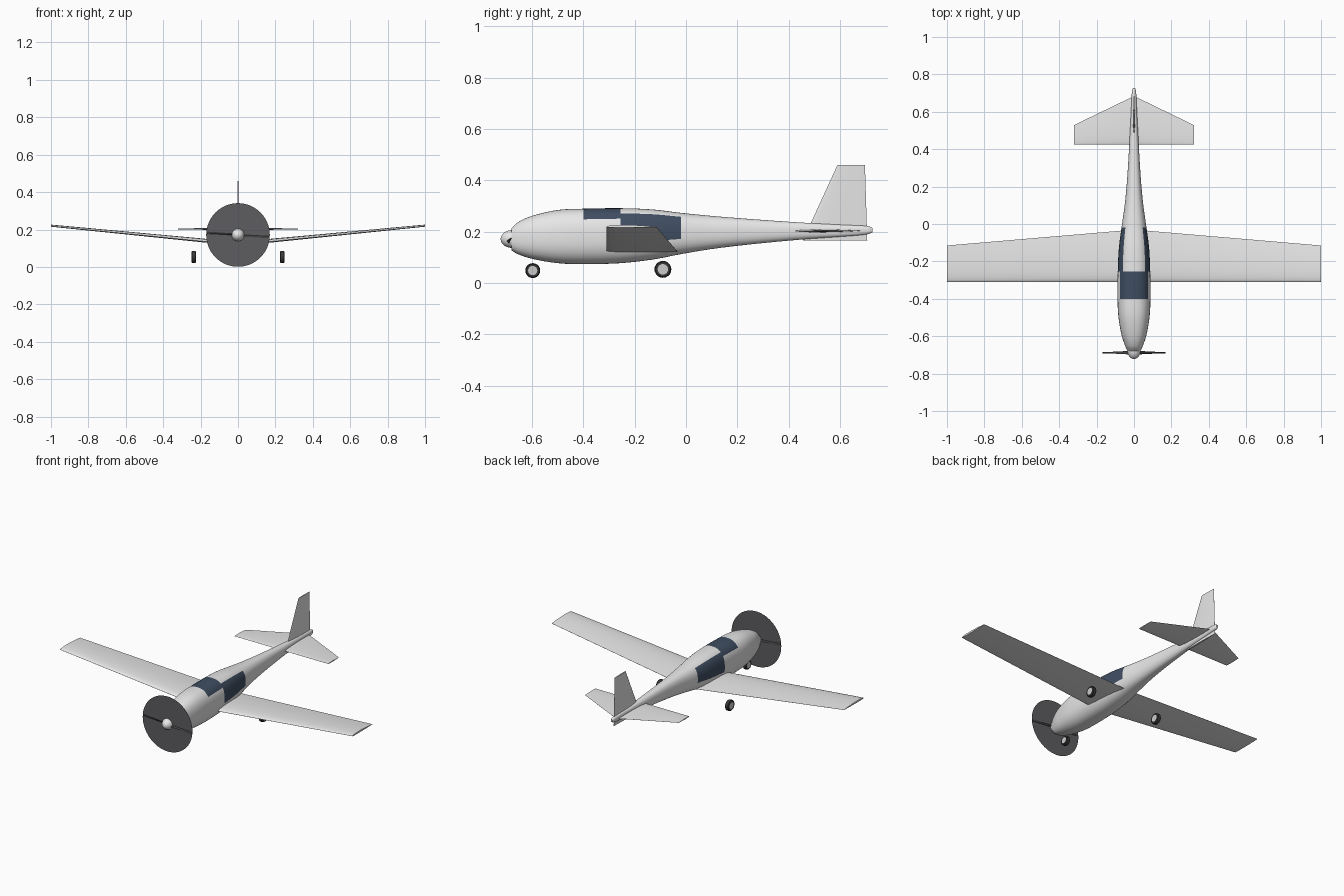
import bpy, bmesh, math
from mathutils import Vector, Matrix

old = bpy.data.objects.get("Cube")
if old:
    bpy.data.objects.remove(old)


def material(name, rgb):
    m = bpy.data.materials.new(name)
    m.use_nodes = True
    m.diffuse_color = (*rgb, 1)
    m.node_tree.nodes["Principled BSDF"].inputs["Base Color"].default_value = (*rgb, 1)
    return m


WHITE = material("white paint", (0.8, 0.8, 0.8))
GLASS = material("window glass", (0.05, 0.075, 0.12))
DISC = material("propeller blur grey", (0.11, 0.11, 0.115))
DARK = material("dark blade", (0.05, 0.05, 0.05))
RUBBER = material("tyre rubber", (0.04, 0.04, 0.04))
HUB = material("hub grey", (0.6, 0.6, 0.6))


def finish(bm, name, mats, angle=35):
    bmesh.ops.recalc_face_normals(bm, faces=bm.faces)
    mesh = bpy.data.meshes.new(name)
    bm.to_mesh(mesh)
    bm.free()
    for m in mats:
        mesh.materials.append(m)
    ob = bpy.data.objects.new(name, mesh)
    bpy.context.collection.objects.link(ob)
    bpy.ops.object.select_all(action='DESELECT')
    ob.select_set(True)
    bpy.context.view_layer.objects.active = ob
    bpy.ops.object.shade_smooth_by_angle(angle=math.radians(angle))
    return ob


def loft(rings, rule=None):
    """Skin closed rings of points; rule(ring, segment) gives a material slot."""
    bm = bmesh.new()
    vs = [[bm.verts.new(p) for p in r] for r in rings]
    n = len(rings[0])
    for j in range(len(vs) - 1):
        for i in range(n):
            k = (i + 1) % n
            f = bm.faces.new((vs[j][i], vs[j][k], vs[j + 1][k], vs[j + 1][i]))
            f.material_index = rule(j, i) if rule else 0
    bm.faces.new(vs[0])
    bm.faces.new(vs[-1])
    return bm


# Fuselage: stations of (y, bottom, top, half width), smoothly interpolated
stations = [Vector(s) for s in (
    (-.68, .127, .212, .034), (-.655, .112, .236, .046), (-.6, .094, .261, .065),
    (-.5, .077, .284, .083), (-.4, .073, .289, .088), (-.255, .077, .291, .087),
    (-.13, .091, .286, .081), (-.02, .112, .273, .067), (.1, .132, .261, .05),
    (.25, .15, .249, .036), (.45, .169, .235, .024), (.62, .181, .226, .015),
    (.71, .19, .221, .011), (.726, .197, .214, .006))]
STEPS, SEG = 4, 64


def smooth_stations():
    last = len(stations) - 1
    for j in range(last):
        p0, p1 = stations[max(j - 1, 0)], stations[j]
        p2, p3 = stations[j + 1], stations[min(j + 2, last)]
        for s in range(STEPS):
            t = s / STEPS
            m1 = (p2 - p0) * ((p2[0] - p1[0]) / (p2[0] - p0[0]))
            m2 = (p3 - p1) * ((p2[0] - p1[0]) / (p3[0] - p1[0]))
            yield (p1 * (2 * t**3 - 3 * t**2 + 1) + m1 * (t**3 - 2 * t**2 + t)
                   + p2 * (3 * t**2 - 2 * t**3) + m2 * (t**3 - t**2))
    yield stations[last]


def power(v):
    return math.copysign(abs(v) ** 0.82, v)


body = list(smooth_stations())
rings = []
for y, lo, hi, w in body:
    mid, h = (lo + hi) / 2, (hi - lo) / 2
    angles = [2 * math.pi * i / SEG for i in range(SEG)]
    rings.append([(w * power(math.cos(a)), y, mid + h * power(math.sin(a))) for a in angles])


def window_rule(j, i):
    y = (body[j][0] + body[j + 1][0]) / 2
    a = (i + .5) * 360 / SEG
    up = math.degrees(math.asin(math.sin(math.radians(a))))
    windscreen = -.4 < y < -.255 and up > 33
    side = -.255 < y < -.02 and -11.3 < up < 50.7
    return int(windscreen or side)


finish(loft(rings, window_rule), "fuselage", [WHITE, GLASS])

# Spinner
spin = []
for k in range(9):
    t = math.radians(4 + k * 86 / 8)
    r, y = .035 * math.sin(t), -.675 - .047 * math.cos(t)
    spin.append([(r * math.cos(2 * math.pi * i / 24), y, .171 + r * math.sin(2 * math.pi * i / 24))
                 for i in range(24)])
finish(loft(spin), "spinner", [WHITE])


# Flying surfaces: profile points as (chord fraction, thickness fraction)
def profile(lower, n=12):
    def half(c):
        return 2.6 * (math.sqrt(c) * (1 - c)) / 2 + .02
    cs = [(1 - math.cos(math.pi * k / n)) / 2 for k in range(n + 1)]
    return [(c, half(c)) for c in cs] + [(c, -lower * half(c)) for c in reversed(cs)]


WING, SLIM = profile(.35), profile(1)


# Wing: straight leading edge, tapered trailing edge, raised tips
def wing_ring(x):
    t = abs(x)
    chord, thick = .28 - .085 * t, .032 - .016 * t
    return [(x, -.31 + c * chord, .118 + .1 * t + h * thick) for c, h in WING]


finish(loft([wing_ring(x) for x in (-1, 0, 1)]), "wing", [WHITE])


# Tailplane: straight leading edge, swept-forward trailing edge
def tail_ring(x):
    chord = .26 - .155 * abs(x) / .32
    return [(x, .424 + c * chord, .203 + h * (.012 - .02 * abs(x))) for c, h in SLIM]


finish(loft([tail_ring(x) for x in (-.32, 0, .32)]), "tailplane", [WHITE])


# Tail fin
def fin_ring(z, front, back, thick):
    return [(h * thick, front + c * (back - front), z) for c, h in SLIM]


finish(loft([fin_ring(.165, .455, .706, .01), fin_ring(.46, .59, .697, .006)]), "tail_fin", [WHITE])

# Spinning propeller disc
bm = bmesh.new()
bmesh.ops.create_circle(bm, cap_ends=True, radius=.17, segments=64,
                        matrix=Matrix.Translation((0, -.688, .171)) @ Matrix.Rotation(math.pi / 2, 4, 'X'))
finish(bm, "propeller_disc", [DISC])

# Twisted two-blade propeller, tilted slightly
blade = []
for k in range(-6, 7):
    r = k / 6 * .168
    pitch = math.copysign(math.radians(62 - 38 * abs(k) / 6), k)
    chord = .015 * (1 - .45 * abs(k) / 6)
    ring = []
    for i in range(8):
        a = 2 * math.pi * i / 8
        u, v = chord * .8 * math.cos(a), .0025 * math.sin(a)
        z = u * math.cos(pitch) - v * math.sin(pitch)
        y = u * math.sin(pitch) + v * math.cos(pitch)
        ring.append(Matrix.Rotation(math.radians(4), 3, 'Y') @ Vector((r, y, z)) + Vector((0, -.688, .171)))
    blade.append(ring)
finish(loft(blade), "propeller_blades", [DARK])


# Wheels: rounded tyre with a light hub on each side
def wheel(name, x, y, z, radius, half):
    outline = [(-1, .62), (-1, .85), (-.7, .97), (0, 1), (.7, .97), (1, .85), (1, .62)]
    rows = [[(x + s * half, y + f * radius * math.cos(2 * math.pi * i / 20),
              z + f * radius * math.sin(2 * math.pi * i / 20)) for i in range(20)] for s, f in outline]
    bm = loft(rows)
    for f in bm.faces:
        f.material_index = int(len(f.verts) > 4)
    finish(bm, name, [RUBBER, HUB])


wheel("nose_wheel", 0, -.597, .048, .029, .012)
wheel("left_main_wheel", .236, -.09, .053, .033, .0125)
wheel("right_main_wheel", -.236, -.09, .053, .033, .0125)
